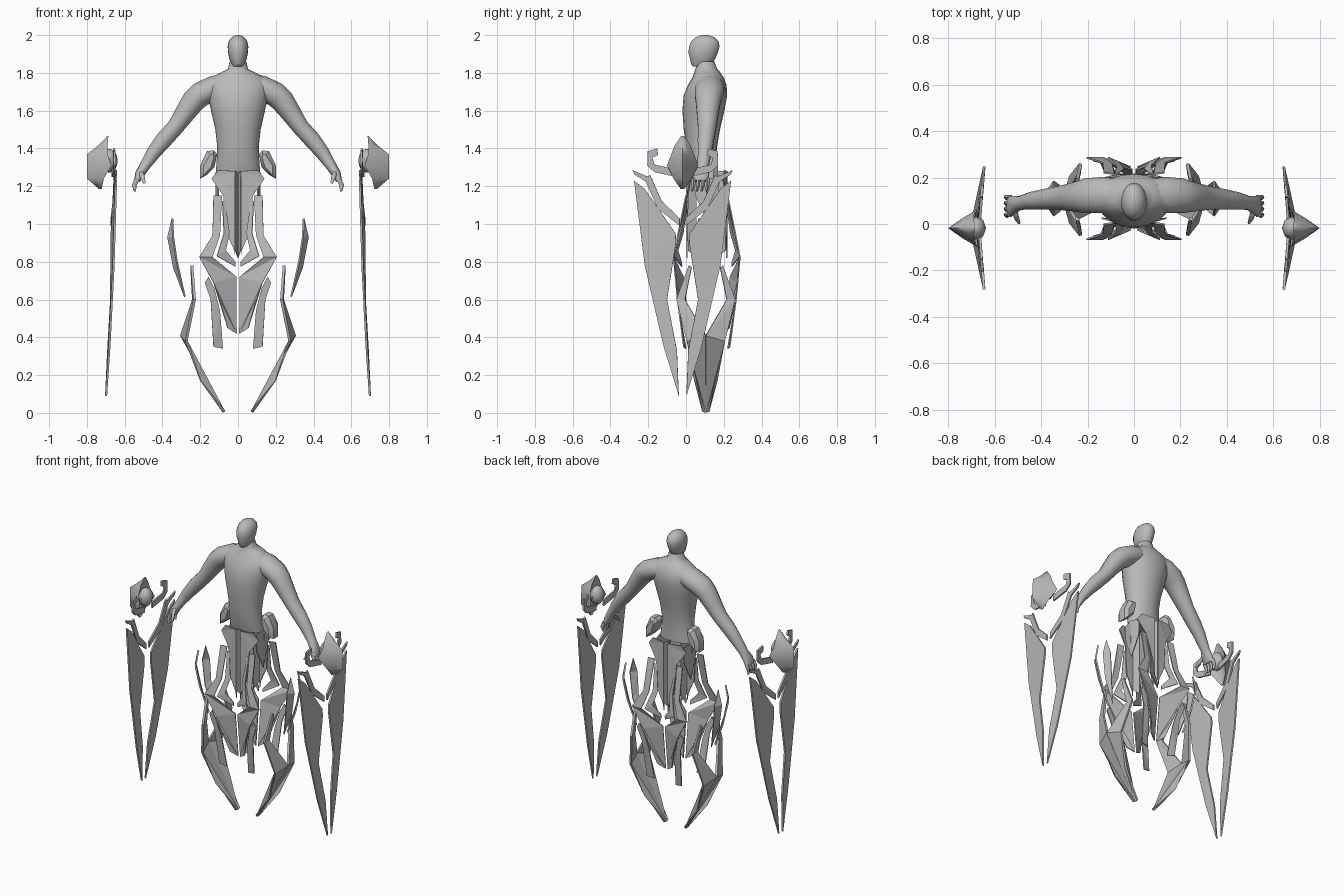
import bpy, bmesh, math
from mathutils import Vector
from mathutils.geometry import tessellate_polygon

if "Cube" in bpy.data.objects:
    bpy.data.objects.remove(bpy.data.objects["Cube"])

grey = bpy.data.materials.new("plain_grey")
grey.diffuse_color = (0.49, 0.49, 0.49, 1)
grey.use_nodes = True
grey.node_tree.nodes["Principled BSDF"].inputs["Base Color"].default_value = grey.diffuse_color
MID_Y = 0.11       # depth centre of the figure
SHIELD_Y = -0.018  # depth centre of the floating shields


def make(name, verts, faces, smooth=None, normals=True):
    me = bpy.data.meshes.new(name)
    me.from_pydata([tuple(v) for v in verts], [], faces)
    if normals:
        bm = bmesh.new()
        bm.from_mesh(me)
        bmesh.ops.recalc_face_normals(bm, faces=bm.faces)
        bm.to_mesh(me)
        bm.free()
    me.materials.append(grey)
    if smooth:
        me.polygons.foreach_set("use_smooth", [True] * len(me.polygons))
        me.set_sharp_from_angle(angle=math.radians(smooth))
    ob = bpy.data.objects.new(name, me)
    bpy.context.collection.objects.link(ob)
    return ob


def lerp(table, z):
    """Piecewise linear lookup; table runs from high z to low z."""
    if z >= table[0][0]:
        return table[0][1]
    for (z0, a), (z1, b) in zip(table, table[1:]):
        if z >= z1:
            return a + (b - a) * (z0 - z) / (z0 - z1)
    return table[-1][1]


def loft(name, rings, smooth=60, mirror=False):
    """Closed skin through rings of equal point count."""
    n = len(rings[0])
    verts, faces = [], []
    for s in ((1, -1) if mirror else (1,)):
        o = len(verts)
        verts += [(s * p[0], p[1], p[2]) for r in rings for p in r]
        for i in range(len(rings) - 1):
            for j in range(n):
                k = (j + 1) % n
                faces.append((o + i * n + j, o + i * n + k, o + i * n + n + k, o + i * n + n + j))
        faces.append([o + j for j in range(n)])
        faces.append([o + (len(rings) - 1) * n + j for j in range(n)])
    return make(name, verts, faces, smooth)


def upright(name, table, n=20):
    """Stack of oval rings: z, half width, front y, back y."""
    return loft(name, [[(w * math.cos(2 * math.pi * i / n),
                         (f + b) / 2 + (b - f) / 2 * math.sin(2 * math.pi * i / n), z)
                        for i in range(n)] for z, w, f, b in table])


def limb(name, path, n=12):
    """Tube on both sides along x, y, z, radius across, radius in y."""
    pts = [Vector(p[:3]) for p in path]
    rings = []
    for i, p in enumerate(path):
        t = pts[min(i + 1, len(pts) - 1)] - pts[max(i - 1, 0)]
        u = t.cross(Vector((0, 1, 0))).normalized()
        rings.append([pts[i] + u * p[3] * math.cos(2 * math.pi * j / n)
                      + Vector((0, p[4] * math.sin(2 * math.pi * j / n), 0)) for j in range(n)])
    return loft(name, rings, mirror=True)


def sheet(name, outline, place, thick=0.007):
    """Thin plate repeated four ways; place(a, z, sx, sy) gives the point."""
    tris = tessellate_polygon([[Vector((a, z, 0)) for a, z in outline]])
    verts, faces = [], []
    for sx in (1, -1):
        for sy in (1, -1):
            o = len(verts)
            verts += [place(a, z, sx, sy) for a, z in outline]
            faces += [[o + i for i in (t if sx * sy > 0 else t[::-1])] for t in tris]
    ob = make(name, verts, faces, normals=False)
    mod = ob.modifiers.new("thickness", 'SOLIDIFY')
    mod.thickness, mod.offset = thick, 0
    return ob


# Torso and head
upright("torso", [(1.27, .118, .03, .16), (1.33, .113, .012, .16), (1.41, .11, 0, .165),
                  (1.5, .12, -.012, .18), (1.6, .143, -.019, .203), (1.68, .16, -.013, .218),
                  (1.735, .17, .01, .215), (1.775, .142, .033, .2), (1.805, .085, .045, .18),
                  (1.82, .053, .05, .165), (1.86, .045, .058, .15)])
upright("head", [(1.835, .025, .035, .11), (1.85, .036, .026, .14), (1.875, .046, .022, .155),
                 (1.905, .052, .013, .168), (1.94, .055, .016, .178), (1.967, .049, .028, .172),
                 (1.988, .034, .05, .152), (2.0, .012, .08, .12)])

# Arms and hands
limb("arm", [(.04, .12, 1.742, .064, .07), (.13, .125, 1.72, .064, .08),
             (.2, .122, 1.685, .066, .077), (.235, .118, 1.652, .063, .068),
             (.275, .115, 1.595, .055, .06),
             (.33, .112, 1.515, .045, .05), (.395, .105, 1.443, .045, .044),
             (.445, .1, 1.38, .038, .038), (.495, .09, 1.305, .028, .03),
             (.52, .08, 1.265, .025, .042), (.535, .077, 1.228, .016, .046)], 14)
for i, y in enumerate((.04, .065, .09, .115)):
    limb("finger_%d" % (i + 1), [(.533, y, 1.24, .013, .012), (.55, y, 1.205, .012, .011),
                                 (.545, y - .008, 1.172, .006, .006)], 6)
limb("thumb", [(.515, .055, 1.275, .014, .014), (.505, .025, 1.245, .012, .012),
               (.495, .005, 1.215, .006, .006)], 6)

# Skirt plates, repeated front and back
SKIRT = [(1.29, .025), (1.1, -.01), (.83, -.066), (.6, -.045), (.42, -.025), (.34, -.01)]


def skirt(a, z, sx, sy):
    y = lerp(SKIRT, z) + .45 * max(0, .1 - a)
    return (sx * a, MID_Y - sy * (MID_Y - y), z)


def keel(a, z, sx, sy):
    return (sx * a, MID_Y - sy * (MID_Y - .01 - 3 * (.015 - a)), z)


def loin(a, z, sx, sy):
    return (sx * a, MID_Y - sy * (MID_Y - .005 - .25 * max(0, a - .06)), z)


sheet("loin_panel", [(.015, 1.28), (.105, 1.285), (.14, 1.24), (.078, 1.15), (.065, .96),
                     (.02, .86), (.015, .82)], loin)
sheet("loin_keel", [(0, 1.28), (.015, 1.28), (.015, .86), (0, .82)], keel, .003)
sheet("thigh_plate", [(.085, 1.15), (.13, 1.15), (.135, .94), (.205, .825), (.13, .69),
                      (.1, .6), (.055, .45), (.008, .42), (.008, .72), (.135, .825), (.095, .94)], skirt)
sheet("inner_strip", [(.07, 1.12), (.083, 1.12), (.075, .95), (.112, .83), (.015, .775),
                      (.015, .80), (.065, .86), (.045, .95)], skirt)
sheet("lower_strip", [(.125, .66), (.155, .72), (.176, .69), (.145, .6), (.13, .35),
                      (.08, .34), (.095, .54)], skirt)

# Side blades, folded along their centre line


def folded(table, fold, mid):
    return lambda a, z, sx, sy: (sx * (lerp(table, z) - fold * a), mid + sy * a, z)


sheet("hip_side_plate", [(0, 1.27), (.07, 1.26), (.06, 1.15), (0, 1.02)],
      folded([(1.28, .118), (1.0, .112)], .2, MID_Y))
sheet("outer_blade", [(.04, 1.03), (.075, .93), (.06, .8), (.02, .615), (.02, .77), (.035, .93)],
      folded([(1.03, .375), (.93, .395), (.8, .365), (.615, .295)], .7, MID_Y), .01)
sheet("leg_blade", [(.09, .78), (.155, .6), (.1, .38), (.055, .17), (.018, .01), (0, .005),
                    (0, .41), (.11, .6), (.075, .77)],
      folded([(.78, .257), (.6, .253), (.41, .3), (.16, .203), (0, .07)], .15, .105), .014)

# Hip knobs: faceted blocks
loft("hip_knob", [[(x, MID_Y + .01 - .05 * k, z) for x, z in
                   ((.11 + d, 1.37 - d), (.13, 1.39 - d), (.165 - d, 1.385 - d), (.2 - d, 1.31),
                    (.2 - d, 1.24 + d), (.165, 1.26 + d), (.125 + d, 1.30))]
                  for k, d in ((1, .018), (.5, 0), (-.5, 0), (-1, .018))], 30, True)

# Floating shields with their straps
SHIELD = folded([(1.4, .668), (1.2, .666), (.95, .672), (.6, .678), (.09, .7)], .08, SHIELD_Y)
sheet("shield_blade", [(.257, 1.23), (.2, 1.185), (.037, .95), (.035, .9), (.082, .6), (.03, .33),
                       (.02, .09), (.1, .35), (.2, .78)], SHIELD, .011)
sheet("shield_strap", [(.2, 1.235), (.172, 1.26), (.11, 1.12), (.015, 1.03), (.015, .99), (.13, 1.08)],
      SHIELD, .011)
sheet("shield_bar", [(.265, 1.285), (.16, 1.24), (.17, 1.21), (.255, 1.262)], SHIELD, .011)
sheet("shield_hook", [(.185, 1.385), (.135, 1.4), (.13, 1.365), (.16, 1.35), (.15, 1.315), (.04, 1.29),
                      (.04, 1.25), (.15, 1.275), (.187, 1.31)], SHIELD, .011)

# Shield hood and its round core
hood = []
for z, apex, edge, d in ((1.465, .692, .686, .008), (1.42, .735, .69, .04), (1.37, .798, .69, .06),
                         (1.31, .8, .67, .083), (1.24, .8, .71, .048), (1.185, .735, .722, .01)):
    half = [((apex + edge) / 2, d * .55), (edge, d), (edge + .2 * (apex - edge), d * .6)]
    hood.append([(apex, SHIELD_Y, z)] + [(x, SHIELD_Y + y, z) for x, y in half]
                + [(x, SHIELD_Y - y, z) for x, y in reversed(half)])
loft("shield_hood", hood, 75, True)
core = []
for i in range(7):
    t = math.pi * (.05 + .9 * i / 6)
    core.append([(.68 + .043 * math.sin(t) * math.cos(j * math.pi / 4),
                  SHIELD_Y + .05 * math.sin(t) * math.sin(j * math.pi / 4),
                  1.335 + .062 * math.cos(t)) for j in range(8)])
loft("shield_core", core, 50, True)
